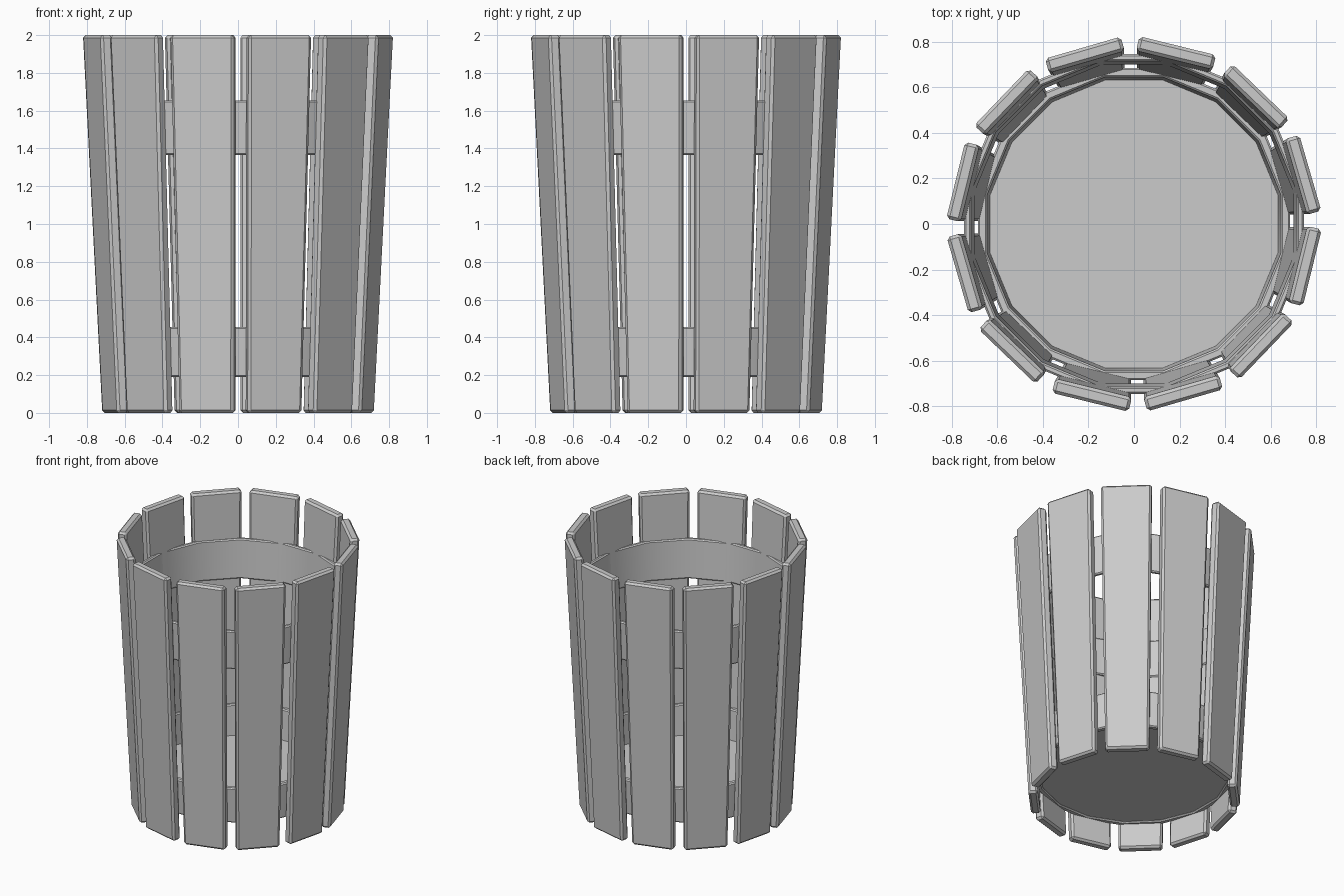
import bpy, bmesh, math
from mathutils import Matrix

if "Cube" in bpy.data.objects:
    bpy.data.objects.remove(bpy.data.objects["Cube"])

SIDES = 16      # facets of hoops and base
STAVES = 12


def finish(name, bm, bevel=0.0):
    bmesh.ops.recalc_face_normals(bm, faces=bm.faces)
    if bevel:
        bmesh.ops.bevel(bm, geom=bm.edges[:], offset=bevel, segments=1,
                        affect='EDGES', profile=0.5)
    me = bpy.data.meshes.new(name)
    bm.to_mesh(me)
    bm.free()
    ob = bpy.data.objects.new(name, me)
    bpy.context.collection.objects.link(ob)
    return ob


def smooth(ob):
    bpy.ops.object.select_all(action='DESELECT')
    ob.select_set(True)
    bpy.context.view_layer.objects.active = ob
    bpy.ops.object.shade_smooth_by_angle(angle=math.radians(30))


def stave(name, angle):
    # tapered board: (z, outer distance, half width) at bottom and top
    bm = bmesh.new()
    t = 0.065
    bmesh.ops.create_cube(bm, size=1)
    for v in bm.verts:
        top = v.co.z > 0
        outer = 0.806 if top else 0.707
        half = 0.173 if top else 0.148
        v.co = (outer if v.co.x > 0 else outer - t,
                half if v.co.y > 0 else -half,
                2.0 if top else 0.0)
    bm.transform(Matrix.Rotation(angle, 4, 'Z'))
    return finish(name, bm, 0.014)


def lathe(name, profile, closed):
    # spin a profile of (apothem, z) into a 16-sided ring or capped disc
    bm = bmesh.new()
    k = 1 / math.cos(math.pi / SIDES)
    rings = []
    for r, z in profile:
        rings.append([bm.verts.new((r * k * math.cos((i + .5) * math.tau / SIDES),
                                    r * k * math.sin((i + .5) * math.tau / SIDES), z))
                      for i in range(SIDES)])
    n = len(rings)
    for j in range(n if closed else n - 1):
        a, b = rings[j], rings[(j + 1) % n]
        for i in range(SIDES):
            m = (i + 1) % SIDES
            bm.faces.new((a[i], a[m], b[m], b[i]))
    if not closed:
        bm.faces.new(rings[0])
        bm.faces.new(rings[-1])
    ob = finish(name, bm)
    smooth(ob)
    return ob


def hoop(name, z0, z1, inner, outer, lean):
    c = 0.008
    lathe(name, [(inner + c, z0), (outer - c, z0), (outer, z0 + c),
                 (outer + lean, z1 - c), (outer + lean - c, z1),
                 (inner + lean + c, z1), (inner + lean, z1 - c),
                 (inner, z0 + c)], True)


# Outer boards
for i in range(STAVES):
    stave(f"stave_{i + 1}", math.radians(16.2) + i * math.tau / STAVES)

# Inner hoops and base
hoop("upper_hoop", 1.365, 1.655, 0.700, 0.731, 0.014)
hoop("lower_hoop", 0.19, 0.455, 0.630, 0.671, 0.014)
lathe("base", [(0.64, 0.20), (0.64, 0.23)], False)
